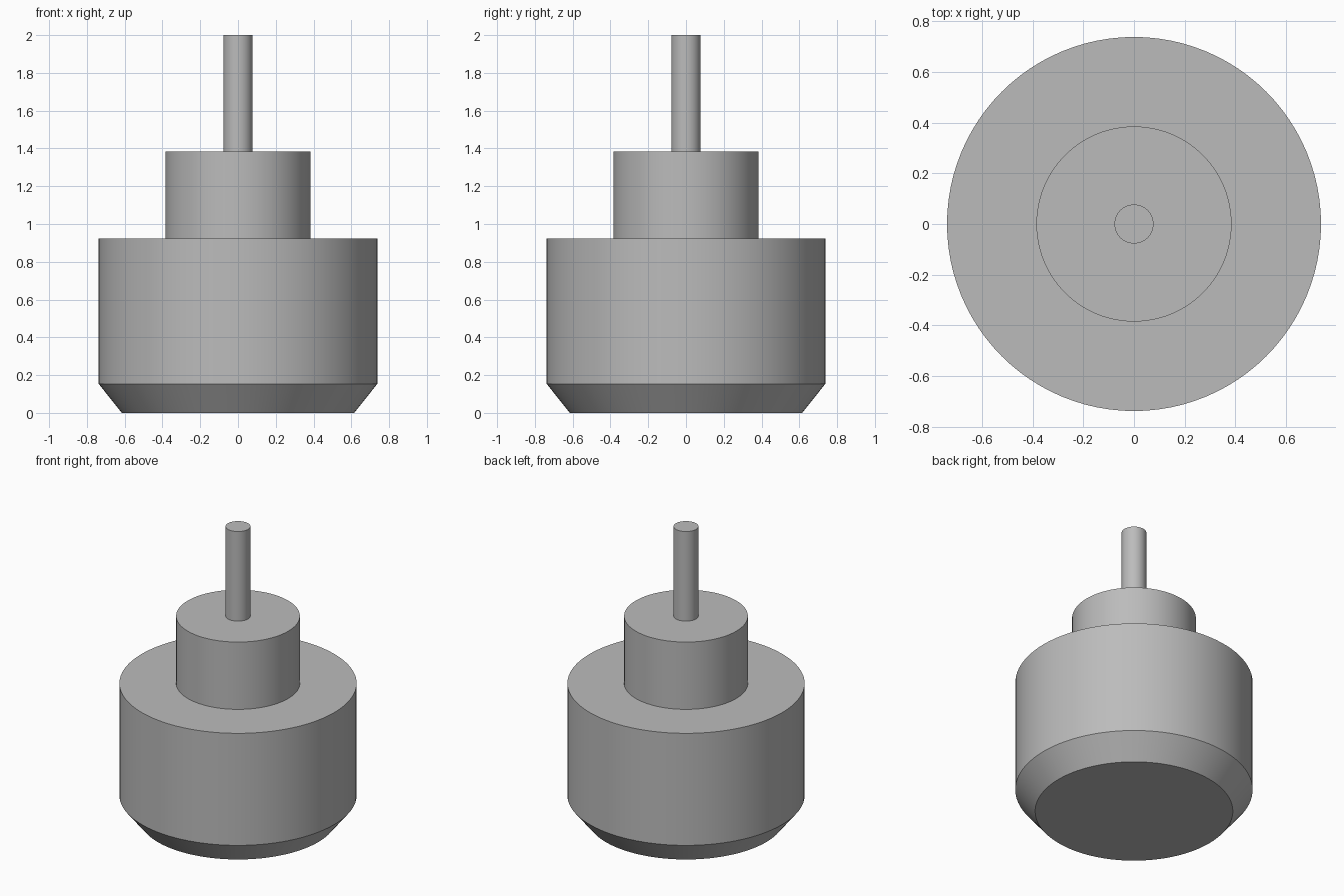
import bpy
import bmesh
import math

SEGMENTS = 96

cube = bpy.data.objects.get("Cube")
if cube:
    bpy.data.objects.remove(cube, do_unlink=True)

# One plain grey for the whole model
grey = bpy.data.materials.new("plain_grey")
grey.use_nodes = True
colour = (0.5, 0.5, 0.5, 1)
grey.diffuse_color = colour
grey.node_tree.nodes["Principled BSDF"].inputs["Base Color"].default_value = colour


def turned_part(name, profile):
    """Revolve (radius, height) points around z into a closed solid."""
    bm = bmesh.new()
    points = [(0, profile[0][1]), *profile, (0, profile[-1][1])]
    verts = [bm.verts.new((r, 0, z)) for r, z in points]
    edges = [bm.edges.new(pair) for pair in zip(verts, verts[1:])]
    bmesh.ops.spin(bm, geom=verts + edges, cent=(0, 0, 0), axis=(0, 0, 1),
                   angle=math.tau, steps=SEGMENTS, use_merge=False)
    bmesh.ops.remove_doubles(bm, verts=bm.verts[:], dist=0.0001)
    bmesh.ops.recalc_face_normals(bm, faces=bm.faces[:])
    mesh = bpy.data.meshes.new(name)
    bm.to_mesh(mesh)
    bm.free()
    mesh.materials.append(grey)
    obj = bpy.data.objects.new(name, mesh)
    bpy.context.collection.objects.link(obj)

    # Smooth sides with crisp rims
    bpy.ops.object.select_all(action="DESELECT")
    obj.select_set(True)
    bpy.context.view_layer.objects.active = obj
    bpy.ops.object.shade_smooth_by_angle(angle=math.radians(30))
    return obj


# Wide drum with a chamfered foot
turned_part("body", [(0.615, 0), (0.738, 0.154), (0.738, 0.923)])

# Narrower collar, seated slightly into the body
turned_part("collar", [(0.385, 0.9), (0.385, 1.385)])

# Thin shaft, seated slightly into the collar
turned_part("shaft", [(0.077, 1.36), (0.077, 2)])
